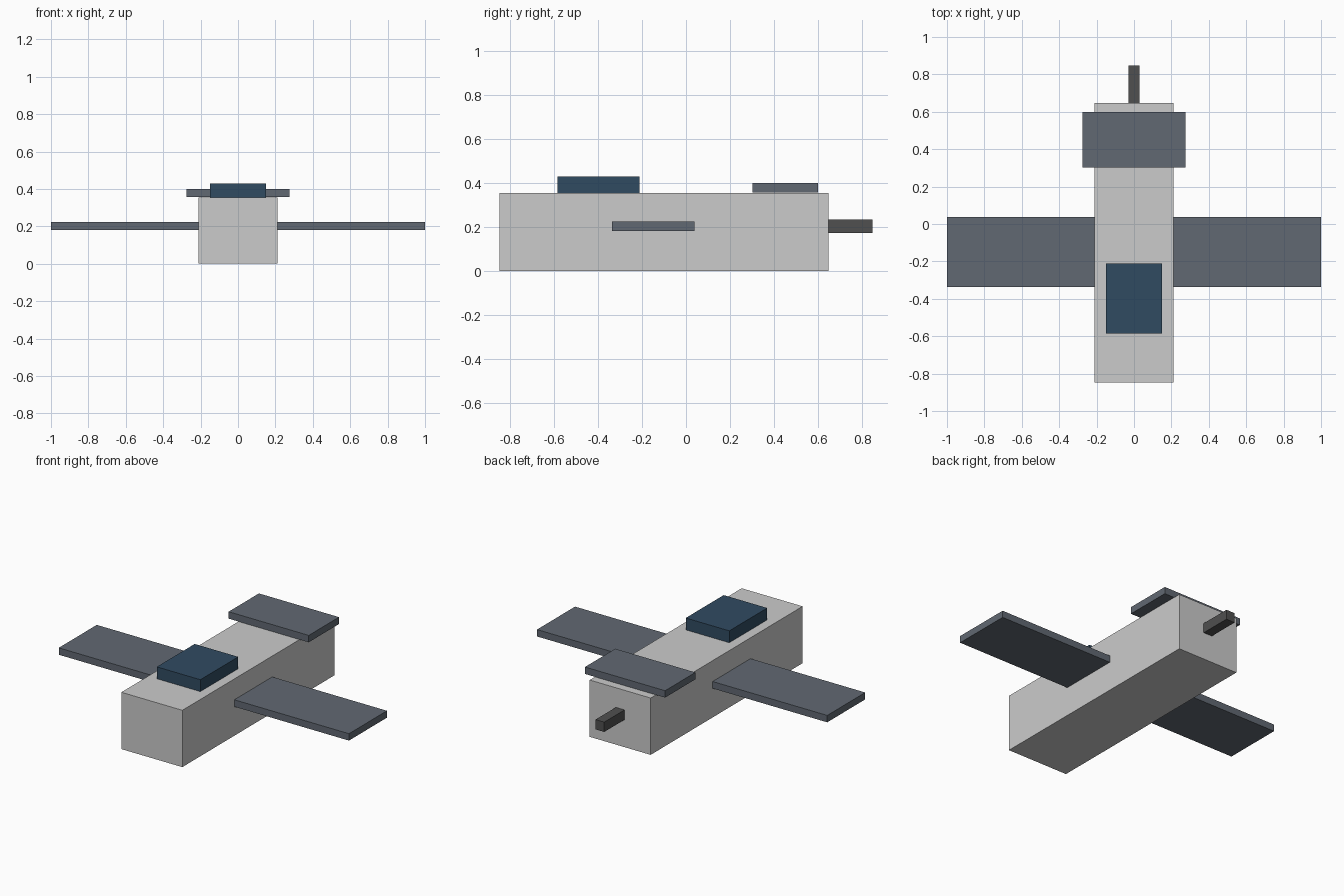
import bpy

if "Cube" in bpy.data.objects:
    bpy.data.objects.remove(bpy.data.objects["Cube"])


def material(name, rgb):
    m = bpy.data.materials.new(name)
    m.diffuse_color = (*rgb, 1)
    m.use_nodes = True
    m.node_tree.nodes["Principled BSDF"].inputs["Base Color"].default_value = m.diffuse_color
    return m


def box(name, x, y, z, mat=None):
    """Axis-aligned box from (min, max) ranges."""
    bpy.ops.mesh.primitive_cube_add(size=1, location=[sum(r) / 2 for r in (x, y, z)])
    ob = bpy.context.object
    ob.name = name
    ob.scale = [r[1] - r[0] for r in (x, y, z)]
    bpy.ops.object.transform_apply(location=False, rotation=False, scale=True)
    if mat:
        ob.data.materials.append(mat)
    return ob


slate = material("slate", (0.12, 0.14, 0.17))
navy = material("dark_blue_glass", (0.03, 0.07, 0.12))
dark = material("dark_grey", (0.08, 0.08, 0.08))

# Body
box("fuselage", (-0.21, 0.21), (-0.848, 0.648), (0, 0.354))

# Wings, butted against the body sides
for side, x in (("left", (-1, -0.21)), ("right", (0.21, 1))):
    box(side + "_wing", x, (-0.336, 0.038), (0.181, 0.224), slate)

# Tail plane and canopy resting on the roof
box("tail_plane", (-0.276, 0.276), (0.302, 0.6), (0.356, 0.399), slate)
box("canopy", (-0.15, 0.15), (-0.585, -0.212), (0.354, 0.428), navy)

# Rear boom
box("rear_boom", (-0.03, 0.03), (0.648, 0.848), (0.171, 0.232), dark)
